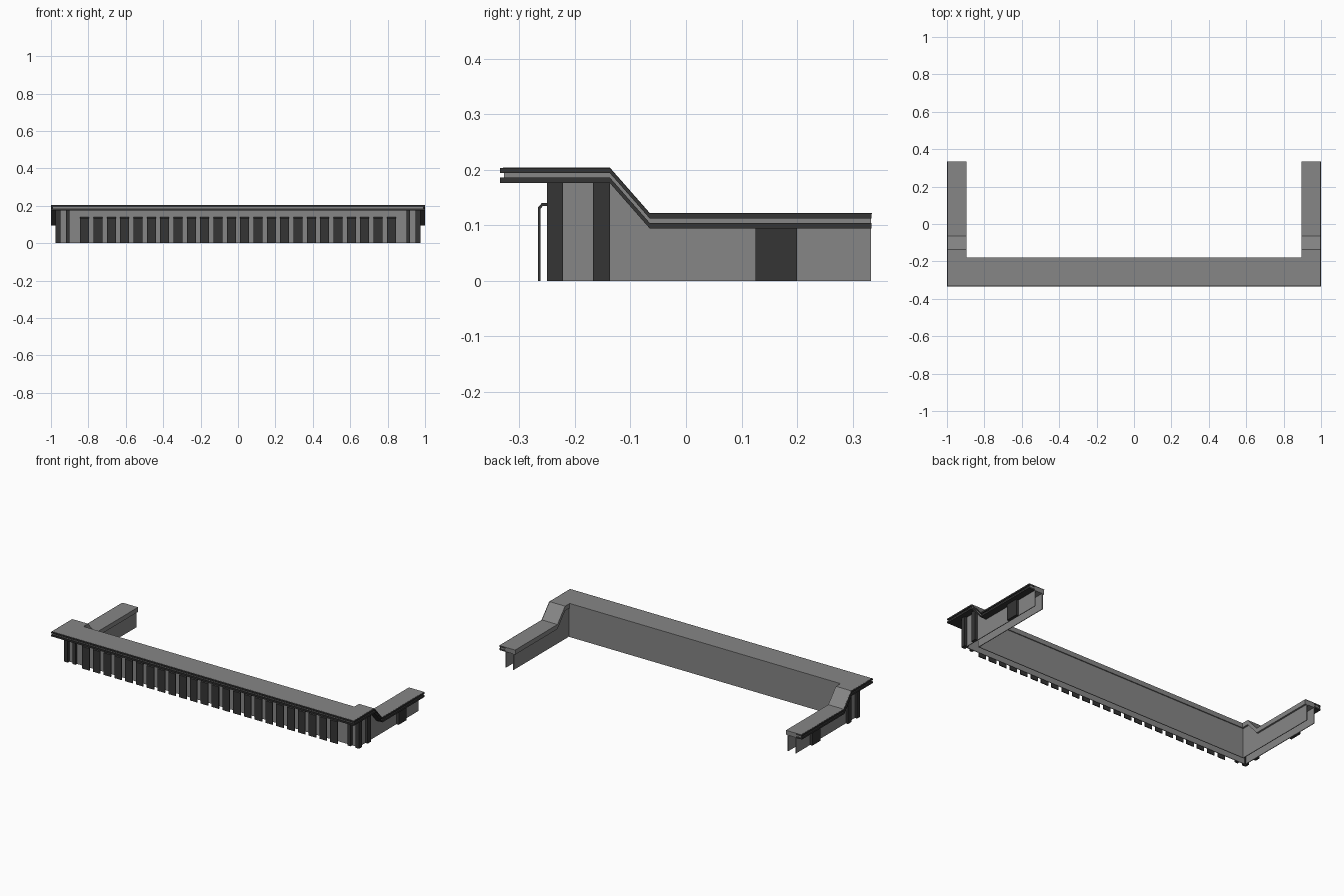
import bpy, bmesh

cube = bpy.data.objects.get("Cube")
if cube:
    bpy.data.objects.remove(cube)


def material(name, v):
    m = bpy.data.materials.new(name)
    m.use_nodes = True
    m.diffuse_color = (v, v, v, 1)
    m.node_tree.nodes["Principled BSDF"].inputs["Base Color"].default_value = (v, v, v, 1)
    return m


GREY = material("stone grey", 0.24)
DARK = material("dark trim", 0.035)


def prism(name, profile, x0, x1, mat):
    """Extrude a (y, z) profile along x."""
    bm = bmesh.new()
    a = [bm.verts.new((x0, y, z)) for y, z in profile]
    b = [bm.verts.new((x1, y, z)) for y, z in profile]
    bm.faces.new(a)
    bm.faces.new(b[::-1])
    n = len(a)
    for i in range(n):
        j = (i + 1) % n
        bm.faces.new((a[j], a[i], b[i], b[j]))
    bmesh.ops.recalc_face_normals(bm, faces=bm.faces)
    me = bpy.data.meshes.new(name)
    bm.to_mesh(me)
    bm.free()
    me.materials.append(mat)
    ob = bpy.data.objects.new(name, me)
    bpy.context.collection.objects.link(ob)
    return ob


def box(name, x0, x1, y0, y1, z0, z1, mat):
    return prism(name, [(y0, z0), (y1, z0), (y1, z1), (y0, z1)], x0, x1, mat)


def mirror(ob):
    ob.modifiers.new("mirror", 'MIRROR')
    return ob


HIGH, LOW = 0.204, 0.122       # coping heights on the front and on the arms
BEND, FOOT = -0.137, -0.065    # start and end of the ramp
BACK, FRONT = 0.333, -0.335
WALL_Y, WALL_X = -0.235, 0.96  # outer wall faces
INNER_Y, INNER_X = -0.18, 0.895


def line(y0, y1, off):
    return [(y0, HIGH + off), (BEND, HIGH + off), (FOOT, LOW + off), (y1, LOW + off)]


def coping(name, lo, hi, inset, x_in, y_in, end, mat):
    """One layer of the coping: stepped arms plus the straight front run."""
    y0 = FRONT + inset
    mirror(prism(name + "_arm", line(y0, end, lo) + line(y0, end, hi)[::-1],
                 x_in, 1 - inset, mat))
    box(name + "_front", -x_in, x_in, y0, y_in, HIGH + lo, HIGH + hi, mat)


# Coping: grey core, two dark projecting trims, grey top surface
coping("coping_core", -0.0275, -0.0015, 0.007, INNER_X, INNER_Y, BACK, GREY)
coping("lower_trim", -0.028, -0.018, 0, WALL_X, WALL_Y, BACK + 0.001, DARK)
coping("upper_trim", -0.010, -0.001, 0, WALL_X, WALL_Y, BACK + 0.001, DARK)
coping("coping_top", -0.0015, 0, 0.005, INNER_X, INNER_Y, BACK + 0.002, GREY)

# Hollow walls made of thin plates, open below and at the ends
T = 0.004
UNDER = HIGH - 0.027
box("front_wall", -WALL_X, WALL_X, WALL_Y, WALL_Y + T, 0, UNDER, GREY)
box("front_inner_wall", -0.905, 0.905, -0.19, -0.19 + T, 0, UNDER, GREY)
for name, x, y in (("arm_outer_wall", WALL_X - T, WALL_Y),
                   ("arm_inner_wall", 0.905, -0.19)):
    mirror(prism(name, [(BACK, 0), (y, 0)] + line(y, BACK, -0.027), x, x + T, GREY))

# Dark posts around each corner and along each arm
for name, x0, x1, y0, y1, top in (
        ("corner_post", 0.95, 0.975, -0.25, -0.222, UNDER),
        ("front_post", 0.90, 0.92, -0.25, WALL_Y, UNDER),
        ("side_post", WALL_X, 0.975, -0.168, BEND, UNDER),
        ("arm_post", WALL_X, 0.975, 0.125, 0.20, LOW - 0.027)):
    mirror(box(name, x0, x1, y0, y1, 0, top, DARK))

# Row of folded slats standing off the front wall
slat = [(-0.267, 0), (-0.267, 0.132), (-0.260, 0.14), (WALL_Y, 0.14),
        (WALL_Y, 0.135), (-0.258, 0.135), (-0.262, 0.130), (-0.262, 0)]
COUNT = 24
for i in range(COUNT):
    x = -0.82 + 1.64 * i / (COUNT - 1)
    prism("slat", slat, x - 0.024, x + 0.024, DARK)
